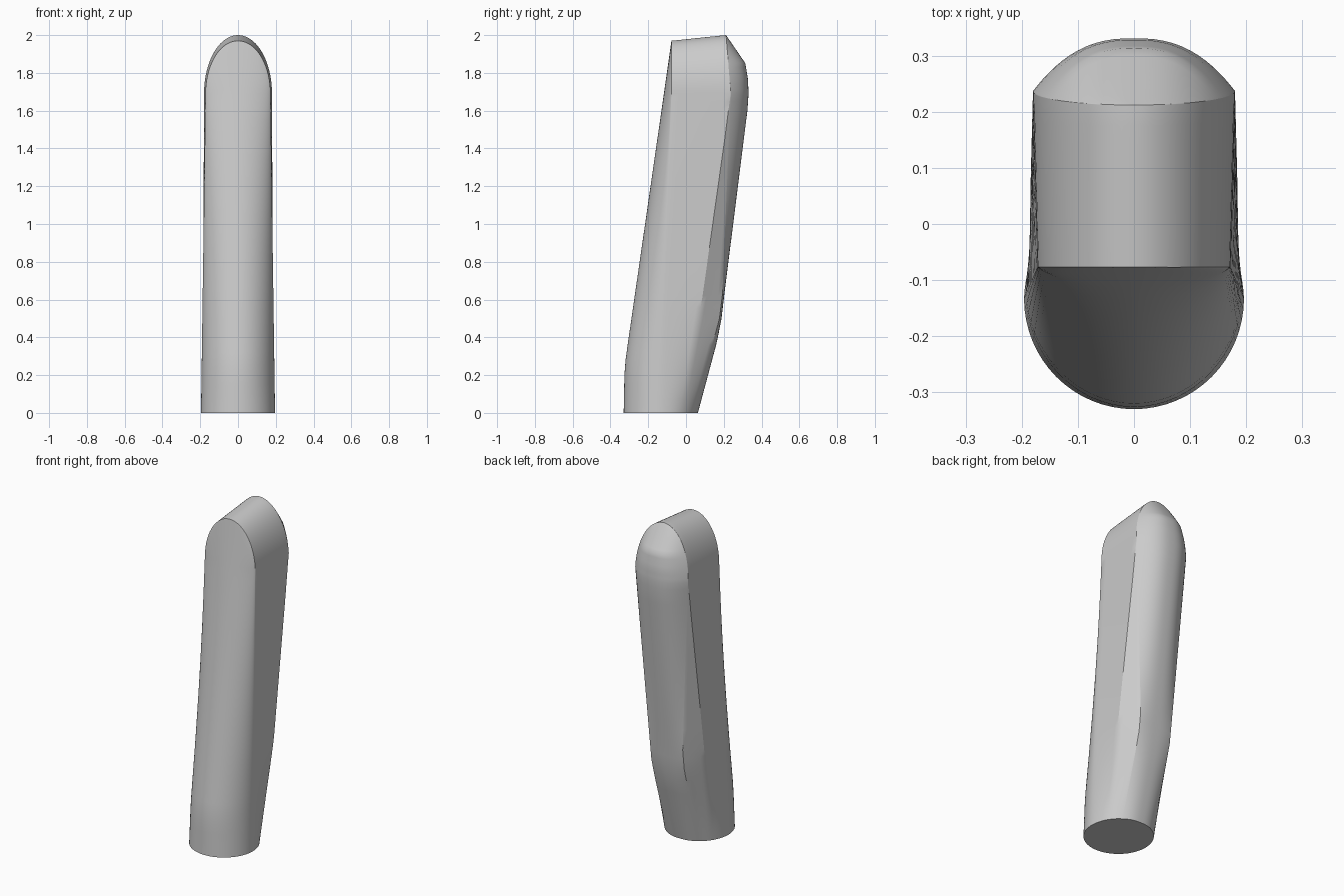
import bpy, bmesh, math

cube = bpy.data.objects.get("Cube")
if cube:
    bpy.data.objects.remove(cube, do_unlink=True)

# Plain grey material
grey = bpy.data.materials.new("plain_grey")
grey.use_nodes = True
colour = (0.6, 0.6, 0.6, 1)
grey.diffuse_color = colour
grey.node_tree.nodes["Principled BSDF"].inputs["Base Color"].default_value = colour

SHOULDER = 1.69  # height where the arched tip starts


def track(z, keys):
    """Piecewise linear value at height z."""
    for (z0, a), (z1, b) in zip(keys, keys[1:]):
        if z <= z1:
            return a + (b - a) * (z - z0) / (z1 - z0)
    return keys[-1][1]


FRONT = [(0, -.33), (.2, -.326), (.28, -.32), (.36, -.309), (SHOULDER, -.117)]
BACK = [(0, .063), (.38, .165), (.5, .188), (.62, .202), (1.6, .325), (SHOULDER, .331)]
RIM_X = [(0, .11), (.62, .112), (SHOULDER, .18)]
RIM_Y = [(0, .03), (.38, .145), (.5, .177), (.62, .192), (SHOULDER, .237)]
BEND_X = [(0, .16), (.6, .184), (SHOULDER, .18)]
BEND_Y = [(0, -.02), (.6, .085), (1.45, .205), (SHOULDER, .236)]


def lerp(a, b, t):
    return a + (b - a) * t


def half_section(z, yf, yb, side_front, bend, rim):
    """Half outline running from front centre to back centre."""
    pts = []
    power = lerp(.5, .75, z / SHOULDER)
    for i in range(16):
        a = i / 16 * math.pi / 2
        bulge = max(0, 1 - math.sin(a) ** 2) ** power
        pts.append((side_front[0] * math.sin(a), lerp(side_front[1], yf, bulge)))
    fade = max(0, 1 - z / .6)
    for p, q, sag, n in ((side_front, bend, .009, 8), (bend, rim, .004, 5)):
        for i in range(n):
            t = i / n
            push = sag * 4 * t * (1 - t) * fade
            pts.append((lerp(p[0], q[0], t) + push * .85, lerp(p[1], q[1], t) + push * .5))
    for i in range(17):
        c = math.cos(i / 16 * math.pi / 2)
        pts.append((rim[0] * c, lerp(rim[1], yb, 1 - c ** 2.5)))
    pts[-1] = (0, yb)
    return pts


rings = []

# Shaft: round foot blending into a flat-sided bar
for z in (0, .07, .14, .2, .24, .28, .32, .36, .42, .5, .56, .62, .75, .9,
          1.05, 1.2, 1.35, 1.45, 1.55, 1.6, 1.65, SHOULDER):
    t = z / SHOULDER
    half = half_section(z, track(z, FRONT), track(z, BACK),
                        (lerp(.196, .172, t), lerp(-.133, -.077, t)),
                        (track(z, BEND_X), track(z, BEND_Y)),
                        (track(z, RIM_X), track(z, RIM_Y)))
    rings.append([(x, y, z) for x, y in half])

# Tip: arched sides with a domed back
for i in range(1, 21):
    a = i / 20 * math.pi / 2
    h, w = math.sin(a), max(0, math.cos(a))
    if i == 20:
        w = 0
    rim_y = lerp(.237, .212, h)
    yb = track(h, [(0, .331), (.25, .328), (.52, .314), (1, .212)])
    half = half_section(SHOULDER, lerp(-.117, -.077, h), yb,
                        (.172 * w, -.077), (.18 * w, rim_y - .001), (.18 * w, rim_y))
    ring = []
    for x, y in half:
        slope = min(1, max(0, (y + .077) / .287))
        ring.append((x, y, SHOULDER + h * (1.97 - SHOULDER + .03 * slope)))
    rings.append(ring)

# Skin the rings
bm = bmesh.new()
loops = []
for ring in rings:
    full = ring + [(-x, y, z) for x, y, z in ring[-2:0:-1]]
    loops.append([bm.verts.new(p) for p in full])
for low, high in zip(loops, loops[1:]):
    for i in range(len(low)):
        j = (i + 1) % len(low)
        bm.faces.new((low[i], low[j], high[j], high[i]))
bm.faces.new(loops[0][::-1])
bmesh.ops.remove_doubles(bm, verts=bm.verts, dist=.0004)
bmesh.ops.recalc_face_normals(bm, faces=bm.faces)

mesh = bpy.data.meshes.new("rounded_bar")
bm.to_mesh(mesh)
bm.free()
mesh.materials.append(grey)
bar = bpy.data.objects.new("rounded_bar", mesh)
bpy.context.collection.objects.link(bar)
bpy.ops.object.select_all(action='DESELECT')
bar.select_set(True)
bpy.context.view_layer.objects.active = bar
bpy.ops.object.shade_smooth_by_angle(angle=math.radians(30))
